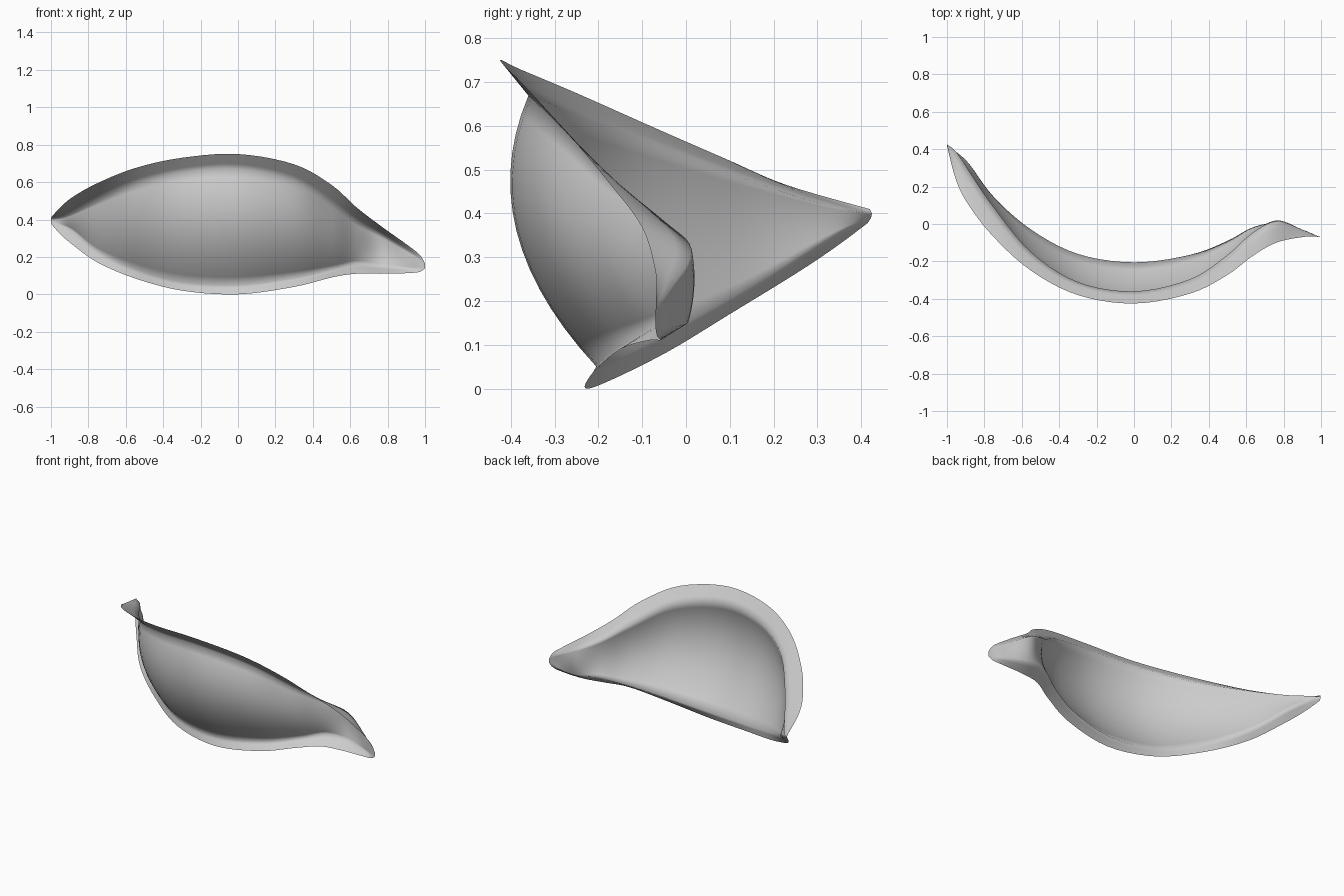
import bpy, bmesh

if "Cube" in bpy.data.objects:
    bpy.data.objects.remove(bpy.data.objects["Cube"])

# Cross-sections along x: x, upper rim (y,z), upper crease (y,z),
# lower crease (y,z), lower rim (y,z), forward bulge between the creases
SECTIONS = [
    (-1.00, .42, .41, .425, .40, .423, .39, .415, .378, 0),
    (-.95, .23, .465, .385, .405, .385, .375, .34, .322, 0),
    (-.88, .095, .523, .28, .43, .32, .34, .25, .262, .01),
    (-.75, -.07, .595, .09, .495, .145, .23, .10, .17, .03),
    (-.55, -.25, .675, -.15, .585, -.03, .135, -.04, .085, .07),
    (-.30, -.38, .73, -.31, .65, -.16, .065, -.17, .02, .095),
    (0, -.425, .75, -.36, .67, -.205, .05, -.23, 0, .105),
    (.30, -.372, .695, -.295, .605, -.165, .085, -.21, .04, .09),
    (.50, -.272, .585, -.165, .475, -.09, .13, -.15, .09, .055),
    (.63, -.174, .468, -.05, .383, -.02, .165, -.085, .11, .02),
    (.76, -.10, .368, .013, .318, .005, .15, -.06, .11, -.01),
    (.90, -.07, .268, -.03, .235, -.03, .14, -.06, .113, 0),
    (.97, -.068, .213, -.06, .19, -.06, .14, -.066, .12, 0),
    (1.00, -.07, .165, -.07, .16, -.07, .15, -.07, .14, 0),
]
STEPS, LIP, BODY = 5, 3, 14


def spline(a, b, c, d, t):
    return .5 * (2 * b + (c - a) * t + (2 * a - 5 * b + 4 * c - d) * t * t
                 + (3 * b - a - 3 * c + d) * t ** 3)


def lerp(a, b, t):
    return a + (b - a) * t


def column(s):
    x, ty, tz, uy, uz, ly, lz, by, bz, bulge = s
    pts = [(x, lerp(ty, uy, i / LIP), lerp(tz, uz, i / LIP)) for i in range(LIP)]
    for i in range(BODY + 1):
        t = i / BODY
        pts.append((x, lerp(uy, ly, t) - 4 * bulge * t * (1 - t), lerp(uz, lz, t)))
    pts += [(x, lerp(ly, by, i / LIP), lerp(lz, bz, i / LIP)) for i in range(1, LIP + 1)]
    return pts


# Smoothly blended sections
last = len(SECTIONS) - 1
columns = []
for i in range(last):
    quad = [SECTIONS[min(max(i + k, 0), last)] for k in (-1, 0, 1, 2)]
    for j in range(STEPS):
        columns.append(column([spline(*v, j / STEPS) for v in zip(*quad)]))
columns.append(column(SECTIONS[last]))

# Thin curved shell with turned-out lips
bm = bmesh.new()
grid = [[bm.verts.new(p) for p in col] for col in columns]
for a, b in zip(grid, grid[1:]):
    for i in range(len(a) - 1):
        bm.faces.new((a[i], a[i + 1], b[i + 1], b[i]))
for f in bm.faces:
    f.smooth = True
mesh = bpy.data.meshes.new("curved_shell")
bm.to_mesh(mesh)
bm.free()
shell = bpy.data.objects.new("curved_shell", mesh)
bpy.context.collection.objects.link(shell)
